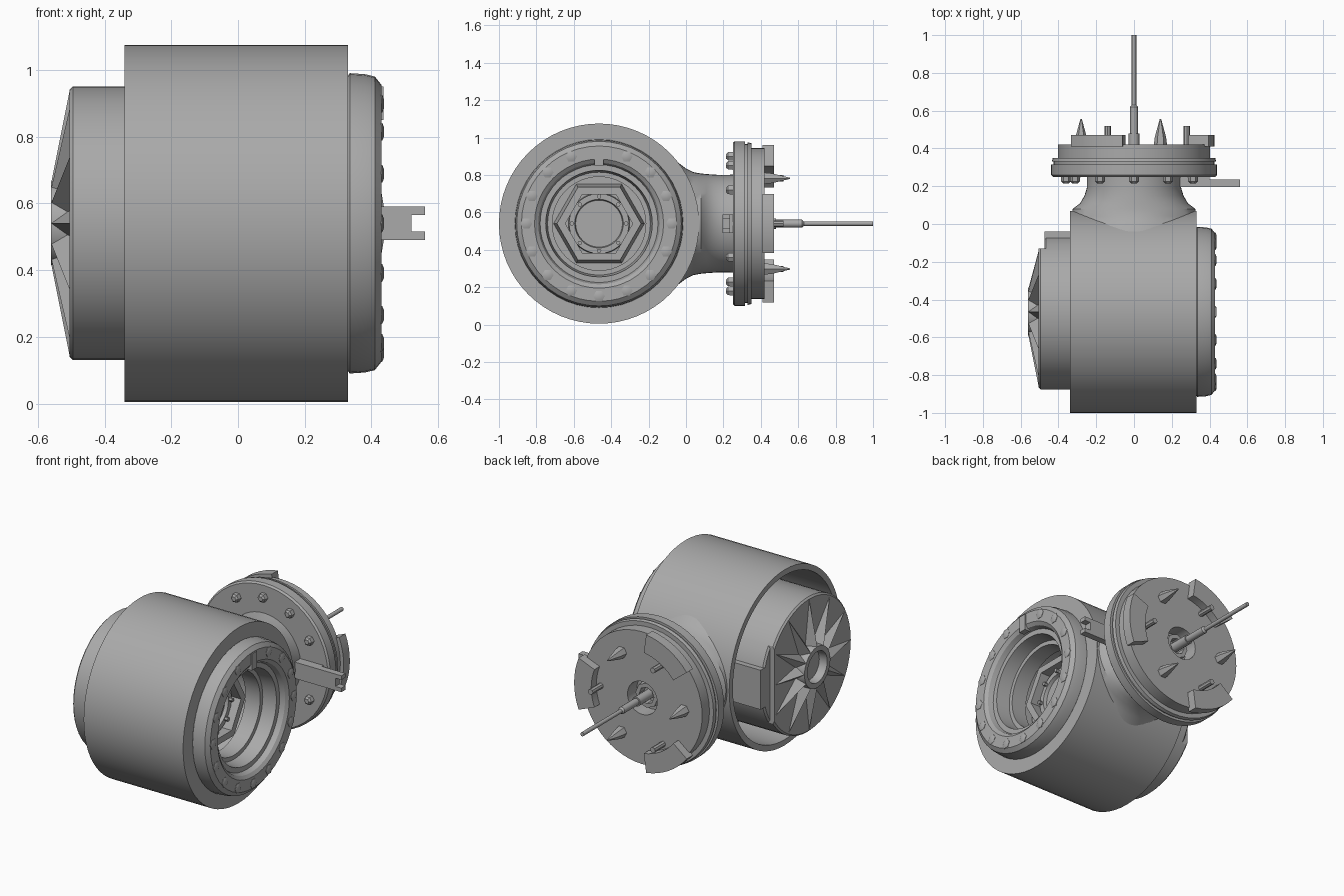
import bpy, bmesh
from math import sin, cos, pi, radians
from mathutils import Vector, Matrix

cube = bpy.data.objects.get("Cube")
if cube:
    bpy.data.objects.remove(cube)

metal = bpy.data.materials.new("grey metal")
metal.use_nodes = True
GREY = (0.4, 0.4, 0.4, 1)
metal.diffuse_color = GREY
metal.node_tree.nodes["Principled BSDF"].inputs["Base Color"].default_value = GREY

CY, CZ = -0.465, 0.54          # axis of the main housing


def place(axis, t, u, v):
    """Point at distance t along the housing (x) or the flange (y) axis."""
    return Vector((t, CY + u, CZ + v)) if axis == "x" else Vector((u, t, CZ + v))


def finish(name, bm, smooth=True):
    bmesh.ops.remove_doubles(bm, verts=bm.verts[:], dist=1e-5)
    bmesh.ops.recalc_face_normals(bm, faces=bm.faces[:])
    mesh = bpy.data.meshes.new(name)
    bm.to_mesh(mesh)
    bm.free()
    mesh.materials.append(metal)
    ob = bpy.data.objects.new(name, mesh)
    bpy.context.collection.objects.link(ob)
    if smooth:
        bpy.ops.object.select_all(action="DESELECT")
        ob.select_set(True)
        bpy.context.view_layer.objects.active = ob
        bpy.ops.object.shade_smooth_by_angle(angle=radians(32))


def lathe(bm, axis, profile, sides=48, centre=(0, 0), arc=None):
    """Sweep (distance, radius[, second radius]) points round an axis."""
    start, end = arc or (0, 2 * pi)
    count = sides + 1 if arc else sides
    rings = []
    for p in profile:
        t, a, b = p[0], p[1], p[-1]
        angles = [start + (end - start) * i / sides for i in range(count)]
        rings.append([bm.verts.new(place(axis, t, centre[0] + a * cos(k), centre[1] + b * sin(k)))
                      for k in angles])
    for r, s in zip(rings, rings[1:]):
        for i in range(sides):
            j = (i + 1) % count
            bm.faces.new((r[i], r[j], s[j], s[i]))
    if arc:                                   # close the two ends of an arc
        for i in (0, -1):
            bm.faces.new([r[i] for r in rings[:-1]])


def turned(name, axis, profile, sides=48):
    bm = bmesh.new()
    lathe(bm, axis, profile, sides)
    finish(name, bm)


def box(name, x, y, z):
    bm = bmesh.new()
    size = [b - a for a, b in (x, y, z)]
    mid = [(a + b) / 2 for a, b in (x, y, z)]
    bmesh.ops.create_cube(bm, size=1, matrix=Matrix.Translation(mid) @ Matrix.Diagonal(size + [1]))
    finish(name, bm, False)


def around(count, offset=0.0):
    return [2 * pi * i / count + offset for i in range(count)]


def studs(name, axis, angles, radius, profile, sides):
    bm = bmesh.new()
    for a in angles:
        lathe(bm, axis, profile, sides, (radius * cos(a), radius * sin(a)))
    finish(name, bm)


# Main housing: open at one end, closed by the bolted cover at the other
turned("housing_shell", "x", [(0.33, 0.535), (-0.34, 0.535), (-0.34, 0.5), (0, 0.5),
                              (0, 0.3), (0.33, 0.3), (0.33, 0.535)], 64)
turned("cover_ring", "x", [(0.32, 0.43), (0.335, 0.45), (0.38, 0.447), (0.41, 0.44), (0.43, 0.415),
                           (0.43, 0.345), (0.415, 0.325), (0.385, 0.315), (0.385, 0.285),
                           (0.3, 0.275), (0.3, 0.25), (0.2, 0.25), (0.2, 0.43), (0.32, 0.43)])
bolt_angles = around(16)
del bolt_angles[4]                            # the key takes the top position
studs("cover_bolts", "x", bolt_angles, 0.388,
      [(0.41, 0), (0.41, 0.031), (0.432, 0.031), (0.437, 0.018), (0.437, 0)], 6)
box("cover_key", (0.4, 0.436), (CY - 0.025, CY + 0.025), (0.85, 0.95))

# Stepped bore behind the cover
turned("bore_plate", "x", [(0.1, 0), (0.1, 0.29), (0.12, 0.29), (0.12, 0)])
turned("bore_hex_collar", "x", [(0.11, 0.245), (0.22, 0.225), (0.22, 0.18), (0.11, 0.18),
                                (0.11, 0.245)], 6)
turned("bore_hub", "x", [(0.1, 0), (0.1, 0.165), (0.17, 0.16), (0.17, 0.13), (0.15, 0.125), (0.15, 0)])
studs("bore_pins", "x", around(8), 0.145, [(0.11, 0), (0.11, 0.012), (0.19, 0.012), (0.19, 0)], 6)


# End drum, split by a chord into a tall main part and a lower shoulder
def drum_part(name, end, radius, main):
    bm = bmesh.new()
    lathe(bm, "x", [(0.05, 0), (0.05, radius), (end + 0.01, radius), (end, radius - 0.01), (end, 0)])
    bmesh.ops.remove_doubles(bm, verts=bm.verts[:], dist=1e-5)
    bmesh.ops.bisect_plane(bm, geom=bm.verts[:] + bm.edges[:] + bm.faces[:],
                           plane_co=(0, -0.13, 0), plane_no=(0, 1, 0),
                           clear_outer=main, clear_inner=not main)
    bmesh.ops.holes_fill(bm, edges=bm.edges[:], sides=0)
    finish(name, bm)


drum_part("drum_main", -0.505, 0.41, True)
drum_part("drum_shoulder", -0.475, 0.41, False)
box("drum_terminal_box", (-0.475, 0), (-0.2, -0.04), (0.42, 0.66))

# Hub and tapering ribs on the drum face
turned("drum_hub", "x", [(-0.5, 0.135), (-0.56, 0.125), (-0.56, 0.095), (-0.51, 0.09),
                         (-0.51, 0), (-0.5, 0), (-0.5, 0.135)], 24)
bm = bmesh.new()
for a in around(12):
    tip = min(0.405, 0.33 / cos(a)) if cos(a) > 0.5 else 0.405
    spots = [(-0.5, 0.11, -0.045), (-0.5, 0.11, 0.045), (-0.56, 0.12, 0), (-0.503, tip, 0)]
    v = [bm.verts.new(place("x", t, r * cos(a) - s * sin(a), r * sin(a) + s * cos(a)))
         for t, r, s in spots]
    for i in range(4):
        bm.faces.new([v[j] for j in range(4) if j != i])
finish("drum_ribs", bm, False)

# Neck: oval where it leaves the housing, round at the flange
bm = bmesh.new()
lathe(bm, "y", [(-0.04, 0.33, 0.325), (0.0, 0.33, 0.295), (0.04, 0.33, 0.275),
                (0.08, 0.325, 0.268), (0.11, 0.285, 0.265), (0.15, 0.262, 0.262),
                (0.19, 0.25, 0.26), (0.26, 0.25, 0.262)])
for v in bm.verts:                            # keep the root inside the shell wall
    reach = Vector((v.co.y - CY, v.co.z - CZ))
    if reach.length < 0.515:
        reach *= 0.515 / reach.length
        v.co.y, v.co.z = CY + reach.x, CZ + reach.y
finish("neck", bm)

# Round flange with a groove, step and central socket
turned("flange", "y", [(0.25, 0), (0.25, 0.43), (0.26, 0.44), (0.315, 0.44), (0.315, 0.425),
                       (0.33, 0.425), (0.33, 0.435), (0.35, 0.43), (0.35, 0.403), (0.42, 0.403),
                       (0.42, 0.1), (0.33, 0.1), (0.33, 0)], 56)
turned("socket_sleeve", "y", [(0.325, 0.08), (0.38, 0.075), (0.38, 0.05), (0.325, 0.05),
                              (0.325, 0.08)], 8)
studs("flange_bolts", "y", around(12), 0.36,
      [(0.26, 0), (0.26, 0.028), (0.225, 0.026), (0.215, 0.015), (0.215, 0)], 6)

# Three raised rim lugs
bm = bmesh.new()
for a in around(3):
    lathe(bm, "y", [(0.41, 0.31), (0.41, 0.425), (0.47, 0.425), (0.47, 0.31), (0.41, 0.31)],
          8, arc=(a - 0.38, a + 0.38))
finish("rim_lugs", bm)

# Alternating straight pins and pointed studs on the flange face
studs("flange_pins", "y", around(3), 0.28, [(0.41, 0), (0.41, 0.017), (0.52, 0.017), (0.52, 0)], 8)
studs("flange_spikes", "y", around(3, pi / 3), 0.28,
      [(0.41, 0), (0.41, 0.036), (0.46, 0.03), (0.555, 0.004), (0.555, 0)], 6)

# Shaft along the flange axis
turned("shaft", "y", [(0.3, 0), (0.3, 0.028), (0.48, 0.028), (0.48, 0.021), (0.62, 0.021),
                      (0.63, 0.012), (1.0, 0.012), (1.0, 0)], 16)

# Forked bracket behind the flange
box("bracket_arm", (0.22, 0.52), (0.195, 0.235), (0.49, 0.59))
box("bracket_foot", (0.24, 0.4), (0.23, 0.255), (0.49, 0.59))
for z in (0.49, 0.565):
    box("bracket_prong", (0.51, 0.56), (0.195, 0.235), (z, z + 0.025))
